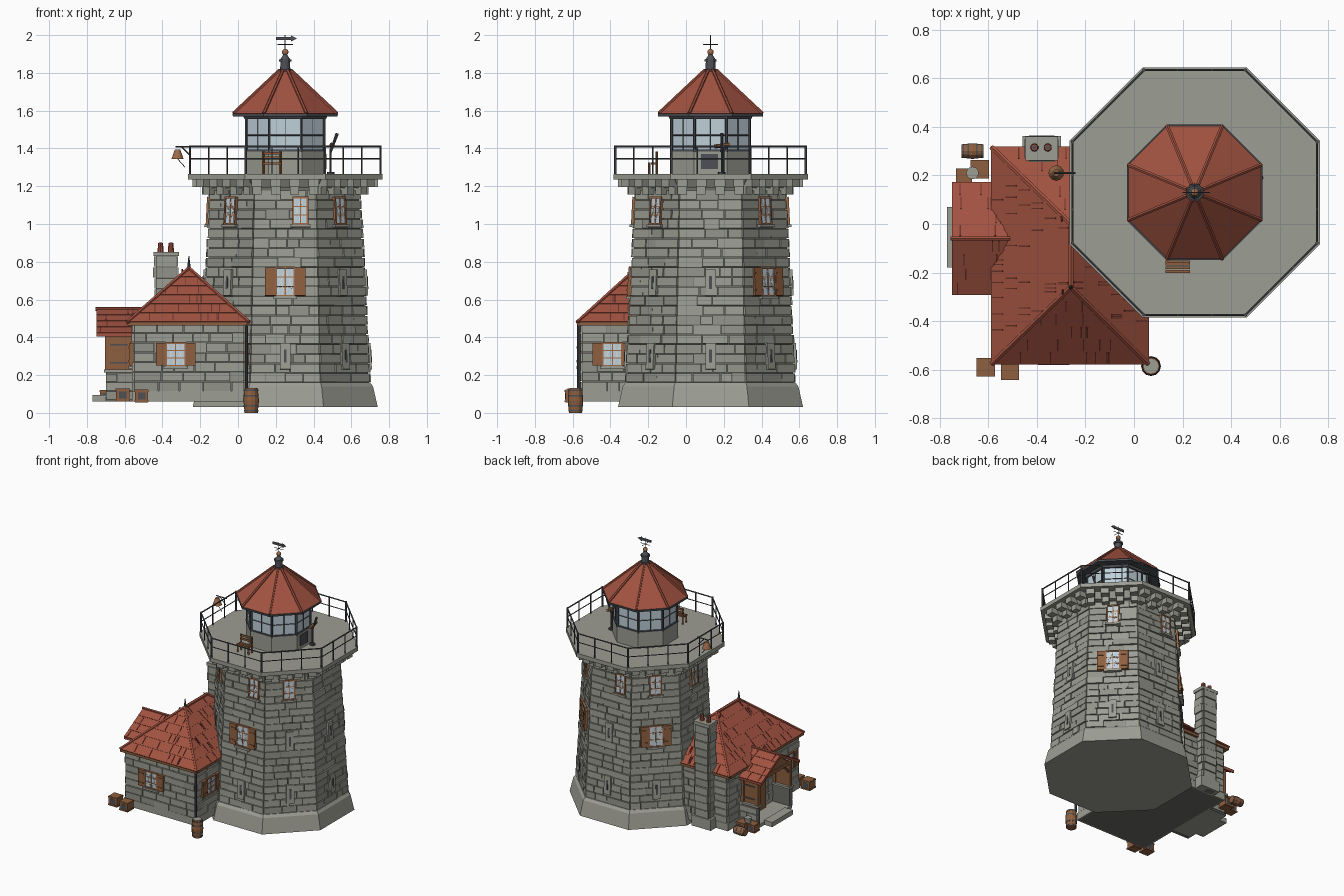
import bpy, bmesh, math, random
from mathutils import Matrix, Vector as V

if "Cube" in bpy.data.objects:
    bpy.data.objects.remove(bpy.data.objects["Cube"])

random.seed(4)
T, R, I = Matrix.Translation, Matrix.Rotation, Matrix.Identity(4)
COLORS = {
    "stone": (0.335, 0.34, 0.295), "stone_mid": (0.285, 0.29, 0.25), "mortar": (0.15, 0.152, 0.135),
    "roof_red": (0.36, 0.085, 0.052), "roof_dark": (0.14, 0.032, 0.022), "wood": (0.27, 0.115, 0.05),
    "iron": (0.075, 0.08, 0.092), "glass": (0.52, 0.63, 0.70), "white": (0.72, 0.72, 0.70),
    "copper": (0.34, 0.15, 0.07)}
mats = {}
for k, c in COLORS.items():
    mats[k] = bpy.data.materials.new(k)
    mats[k].diffuse_color = (*c, 1)
parts = {}


def bm_of(name, mat):
    return parts.setdefault(name, (bmesh.new(), mat))[0]


def box(name, mat, c, s, M=I):
    bmesh.ops.create_cube(bm_of(name, mat), size=1, matrix=M @ T(c) @ Matrix.Diagonal((*s, 1)))


def span(name, mat, lo, hi, M=I):
    lo, hi = V(lo), V(hi)
    box(name, mat, (lo + hi) / 2, hi - lo, M)


def rod(name, mat, p, q, r, r2=None, n=8):
    p, q = V(p), V(q)
    M = T((p + q) / 2) @ (q - p).to_track_quat('Z', 'Y').to_matrix().to_4x4()
    bmesh.ops.create_cone(bm_of(name, mat), cap_ends=True, segments=n, radius1=r,
                          radius2=r if r2 is None else r2, depth=(q - p).length, matrix=M)


def hull(name, mat, pts):
    bm = bm_of(name, mat)
    bmesh.ops.convex_hull(bm, input=[bm.verts.new(p) for p in pts])


CX, CY, C8 = 0.25, 0.13, math.cos(math.pi / 8)


def octa(name, mat, z0, z1, a0, a1):
    """Eight-sided tower section given by its flat-to-centre distances."""
    bmesh.ops.create_cone(bm_of(name, mat), cap_ends=True, segments=8, radius1=a0 / C8, radius2=a1 / C8,
                          depth=z1 - z0, matrix=T((CX, CY, (z0 + z1) / 2)) @ R(math.pi / 8, 4, 'Z'))


def corner(k, a, z):
    t = math.pi / 8 + k * math.pi / 4
    return V((CX + a / C8 * math.cos(t), CY + a / C8 * math.sin(t), z))


def stones(name, M, ends, z0, z1, rows):
    """Courses of uneven blocks; local x runs along the wall, -y points out."""
    h = (z1 - z0) / rows
    for i in range(rows):
        z = z0 + i * h
        lo, hi = ends(z + h / 2)
        x = lo
        while x < hi - 0.001:
            w = random.uniform(0.06, 0.15)
            if hi - x - w < 0.05:
                w = hi - x
            d = random.uniform(0.006, 0.015)
            tone = random.choice(("stone", "stone", "stone_mid"))
            span(name + "_" + tone, tone, (x + 0.002, -d, z + 0.002), (x + w - 0.002, 0.01, z + h - 0.003), M)
            x += w


def window(M, x, z, w, h, shutter=0.0):
    """Leaded window with wooden frame, stone sill and optional shutters."""
    M = M @ T((x, 0, z))
    span("window_glass", "glass", (-w / 2, -0.017, 0), (w / 2, 0.01, h), M)
    for s in (-1, 1):
        box("window_frames", "copper", (s * w / 2, -0.008, h / 2), (0.009, 0.03, h), M)
        box("window_frames", "copper", (0, -0.008, h / 2 + s * h / 2), (w + 0.009, 0.03, 0.009), M)
        box("window_muntins", "copper", (0, -0.017, h / 2 + s * h / 6), (w, 0.006, 0.005), M)
        for o in (-0.25, 0.25):
            D = M @ T((o * w, -0.017, h / 2)) @ R(s * 0.35, 4, 'Y')
            box("window_lattice", "white", (0, 0, 0), (0.004, 0.004, h * 0.9), D)
        if shutter:
            xs = s * (w / 2 + shutter / 2 + 0.004)
            box("shutters", "wood", (xs, -0.012, h / 2), (shutter, 0.026, h), M)
            for zz in (0.2, 0.8):
                box("shutter_battens", "wood", (xs, -0.026, h * zz), (shutter * 0.8, 0.006, 0.012), M)
    box("window_muntins", "copper", (0, -0.017, h / 2), (0.006, 0.007, h), M)
    box("window_sills", "stone", (0, -0.01, -0.01), (w + 0.03, 0.04, 0.014), M)


def slit(M, z):
    box("slit_frames", "stone", (0, -0.005, z), (0.055, 0.035, 0.14), M)
    box("slit_openings", "iron", (0, -0.023, z), (0.014, 0.004, 0.07), M)


def slope(name, A, B, Cc, D, rows, dashes):
    """Shingled roof plane: stepped courses with dark joints. A,B eave, Cc,D top."""
    A, B, Cc, D = V(A), V(B), V(Cc), V(D)
    u = (B - A).normalized()
    n = (B - A).cross(D - A).normalized()
    up = n.cross(u)
    for i in range(rows):
        t0, t1 = i / rows, min((i + 1) / rows, 0.985)
        l0, r0, l1, r1 = A.lerp(D, t0), B.lerp(Cc, t0), A.lerp(D, t1), B.lerp(Cc, t1)
        hull(name, "roof_red", [l0 + n * .006, r0 + n * .006, l0 - n * .004, r0 - n * .004, l1 + n * .003,
                                r1 + n * .003, l1 - n * .004, r1 - n * .004])
        h = (l1 - l0).dot(up)
        for j in range(max(1, round(dashes * (r0 - l0).length))):
            m = l0.lerp(r0, random.uniform(0.1, 0.9))
            M = Matrix((u, -n, up)).transposed().to_4x4()
            M.translation = m + up * h / 2 + n * 0.004
            box(name + "_joints", "roof_dark", (0, 0, 0), (0.005, 0.006, h * 0.8), M)


# Tower body, plinth, block courses, windows
octa("tower_plinth", "stone", 0.03, 0.14, 0.49, 0.465)
octa("tower_plinth", "stone", 0.14, 0.16, 0.465, 0.45)
octa("tower_core", "mortar", 0.1, 1.24, 0.443, 0.386)
for k in range(8):
    F = T((CX, CY, 0)) @ R(k * math.pi / 4, 4, 'Z')
    M = F @ T((0, -0.44, 0.16)) @ R(-0.05, 4, 'X')
    stones("tower_blocks", M, lambda z: (-(0.448 - 0.05 * z) * 0.414, (0.448 - 0.05 * z) * 0.414), 0, 1.02, 20)
    slit(M, 0.14)
    if k in (0, 3, 5):
        window(M, 0, 0.46, 0.095, 0.15, 0.055)
    else:
        slit(M, 0.53)
    if k != 2:
        window(M, 0.08 if k in (0, 4) else 0, 0.84, 0.075, 0.14)
    for i in range(4):  # stepped corbels under the gallery
        x = (i - 1.5) * 0.1
        span("corbels", "stone", (x - 0.028, -0.49, 1.195), (x + 0.028, -0.38, 1.24), F)
        span("corbels", "stone", (x - 0.024, -0.44, 1.155), (x + 0.024, -0.38, 1.195), F)
octa("corbel_band", "stone", 1.19, 1.24, 0.42, 0.45)
octa("gallery_deck", "stone", 1.235, 1.265, 0.515, 0.515)

# Gallery railing
for k in range(8):
    a, b = corner(k, 0.504, 0), corner(k + 1, 0.504, 0)
    for i in range(3):
        p = a.lerp(b, i / 3)
        rod("railing_posts", "iron", p + V((0, 0, 1.26)), p + V((0, 0, 1.415)), 0.007 if i == 0 else 0.004, n=6)
    for z, r in ((1.41, 0.005), (1.345, 0.0035)):
        rod("rails", "iron", a + V((0, 0, z)), b + V((0, 0, z)), r, n=6)

# Lantern room
octa("lantern_base", "stone", 1.26, 1.39, 0.212, 0.212)
octa("lantern_glass", "glass", 1.38, 1.575, 0.204, 0.204)
octa("lantern_sill", "iron", 1.385, 1.394, 0.215, 0.215)
octa("lantern_head", "iron", 1.555, 1.575, 0.215, 0.225)
octa("lantern_eave", "iron", 1.57, 1.584, 0.277, 0.279)
octa("lantern_roof", "roof_red", 1.584, 1.815, 0.273, 0.028)
for k in range(8):
    a, b = corner(k, 0.206, 1.38), corner(k + 1, 0.206, 1.38)
    up = V((0, 0, 0.18))
    rod("mullions", "iron", a, a + up, 0.008, n=6)
    rod("mullions", "iron", (a + b) / 2, (a + b) / 2 + up, 0.0025, n=6)
    rod("mullions", "iron", a + up * 0.5, b + up * 0.5, 0.0035, n=6)
    rod("lantern_roof_ribs", "roof_red", corner(k, 0.274, 1.586), corner(k, 0.03, 1.815), 0.009, n=6)
span("lantern_hatch", "iron", (0.455, 0.08, 1.29), (0.468, 0.17, 1.37))

# Vent, finial and weather vane
for z0, z1, r0, r1 in ((1.80, 1.82, .036, .036), (1.82, 1.86, .027, .025), (1.86, 1.872, .032, .032), (1.872, 1.9, .026, .008)):
    rod("roof_vent", "iron", (CX, CY, z0), (CX, CY, z1), r0, r1, 12)
bmesh.ops.create_uvsphere(bm_of("finial_ball", "copper"), u_segments=12, v_segments=8, radius=0.017,
                          matrix=T((CX, CY, 1.91)))
rod("vane_rod", "iron", (CX, CY, 1.9), (CX, CY, 2.0), 0.003, n=6)
rod("vane_arms", "iron", (CX - .04, CY, 1.95), (CX + .04, CY, 1.95), 0.002, n=6)
rod("vane_arms", "iron", (CX, CY - .04, 1.95), (CX, CY + .04, 1.95), 0.002, n=6)
box("vane_arrow", "iron", (CX - .01, CY, 1.982), (0.08, 0.005, 0.018))
hull("vane_arrow", "iron", [(CX + x, CY + y, 1.982 + z) for y in (-.0025, .0025) for x, z in ((.03, -.016), (.03, .016), (.062, 0))])

# Fog bell on bracket, chair and telescope on the gallery
rod("bell_bracket", "iron", (-0.24, 0.21, 1.41), (-0.33, 0.21, 1.41), 0.004)
rod("bell_bracket", "iron", (-0.25, 0.21, 1.36), (-0.30, 0.21, 1.41), 0.003)
rod("bell", "copper", (-0.32, 0.21, 1.345), (-0.32, 0.21, 1.395), 0.032, 0.014, 12)
rod("bell_rope", "iron", (-0.32, 0.21, 1.345), (-0.28, 0.21, 1.30), 0.002)
for x in (0.135, 0.225):
    for y in (-0.195, -0.155):
        rod("chair", "wood", (x, y, 1.265), (x, y, 1.385 if y > -.17 else 1.32), 0.007, n=4)
for y in (-0.195, -0.18, -0.165):
    box("chair", "wood", (0.18, y, 1.32), (0.1, 0.012, 0.01))
for z in (1.35, 1.375):
    box("chair", "wood", (0.18, -0.155, z), (0.1, 0.008, 0.014))
rod("telescope_stand", "iron", (0.49, 0.19, 1.265), (0.49, 0.19, 1.4), 0.006)
rod("telescope_stand", "iron", (0.49, 0.19, 1.265), (0.49, 0.19, 1.275), 0.02)
rod("telescope", "iron", (0.49, 0.19, 1.38), (0.525, 0.19, 1.48), 0.006, 0.009)
rod("telescope_grip", "copper", (0.495, 0.15, 1.41), (0.495, 0.23, 1.42), 0.011)

# Keeper's house walls
span("house_core", "mortar", (-0.55, -0.55, 0.06), (0.03, 0.29, 0.48))
span("house_plinth", "stone", (-0.56, -0.56, 0.06), (0.04, 0.30, 0.115))
walls = [((-0.26, -0.55), 0, 0.29, -0.29), ((0.03, -0.13), 90, 0.42, -0.42),
         ((-0.26, 0.29), 180, 0.29, -0.29), ((-0.55, -0.13), -90, 0.42, -0.42)]
for (x, y), deg, hi, lo in walls:
    M = T((x, y, 0)) @ R(math.radians(deg), 4, 'Z')
    stones("house_blocks", M, lambda z: (lo, hi), 0.115, 0.475, 7)
    if deg != 180:
        window(M, {0: -0.07, 90: -0.26, -90: 0.29}[deg], 0.25, 0.10, 0.12, 0.05)

# House hip roof
x0, x1, xm, y0, y1, za, zb = -0.585, 0.058, -0.26, -0.575, 0.315, 0.48, 0.765
eave = [(x0, y0, za), (x1, y0, za), (x1, y1, za), (x0, y1, za)]
ra, rb = (xm, -0.26, zb), (xm, 0.0, zb)
hull("house_roof_core", "roof_red", eave + [ra, rb])
span("house_fascia", "wood", (x0, y0, 0.462), (x1, y1, 0.481))
for A, B, Cc, D in ((eave[0], eave[1], ra, ra), (eave[1], eave[2], rb, ra),
                    (eave[2], eave[3], rb, rb), (eave[3], eave[0], ra, rb)):
    slope("house_shingles", A, B, Cc, D, 6, 9)
for p, q in zip(eave + [ra], (ra, ra, rb, rb, rb)):
    rod("house_roof_caps", "roof_red", p, q, 0.012, n=6)
rod("house_finial", "iron", ra, (xm, -0.26, 0.83), 0.01, 0.002)

# Chimney with pots
span("chimney_core", "mortar", (-0.435, 0.27, 0.06), (-0.325, 0.35, 0.84))
span("chimney_base", "stone", (-0.46, 0.27, 0.06), (-0.30, 0.362, 0.14))
for deg, o, w in ((0, (-0.38, 0.27), .055), (90, (-0.325, 0.31), .04), (180, (-0.38, 0.35), .055), (-90, (-0.435, 0.31), .04)):
    stones("chimney_blocks", T((*o, 0)) @ R(math.radians(deg), 4, 'Z'), lambda z: (-w, w), 0.14, 0.83, 12)
span("chimney_cap", "stone", (-0.447, 0.262, 0.83), (-0.313, 0.36, 0.853))
for x in (-0.41, -0.355):
    rod("chimney_pots", "roof_red", (x, 0.315, 0.85), (x, 0.315, 0.9), 0.017, 0.014, 10)
    rod("chimney_pot_holes", "iron", (x, 0.315, 0.898), (x, 0.315, 0.902), 0.009, n=10)

# Porch
span("porch_floor", "stone", (-0.705, -0.26, 0.06), (-0.55, 0.14, 0.085))
span("porch_step", "stone", (-0.77, -0.18, 0.06), (-0.70, 0.07, 0.095))
span("porch_door", "wood", (-0.58, -0.13, 0.085), (-0.55, 0.01, 0.37))
for y, deg, s in ((-0.25, 0, -1), (0.13, 180, 1)):
    span("porch_low_walls", "mortar", (-0.70, y - .015, 0.06), (-0.55, y + .015, 0.22))
    stones("porch_blocks", T((-0.625, y + s * .015, 0)) @ R(math.radians(deg), 4, 'Z'), lambda z: (-.075, .075), 0.07, 0.21, 3)
    span("porch_wall_caps", "stone", (-0.71, y - .025, 0.215), (-0.55, y + .025, 0.23))
    box("porch_side_panels", "wood", (-0.625, y, 0.32), (0.13, 0.012, 0.19))
    for x in (-0.69, -0.57):
        box("porch_posts", "wood", (x, y, 0.32), (0.026, 0.026, 0.19))
    for z in (0.265, 0.36):
        box("porch_rails", "iron", (-0.625, y + s * .01, z), (0.12, 0.006, 0.008))
    rod("porch_braces", "wood", (-0.69, y, 0.33), (-0.69, y - s * .08, 0.41), 0.01, n=4)
    # porch roof plane on this side
    ye, ridge = -0.06 + s * 0.23, -0.06
    L, Rr = (-0.75, -0.52) if s < 0 else (-0.52, -0.75)
    q = [V((L, ye, 0.42)), V((Rr, ye, 0.42)), V((Rr, ridge, 0.548)), V((L, ridge, 0.548))]
    hull("porch_roof_boards", "roof_red", [p + V((0, 0, d)) for p in q for d in (-0.001, -0.016)])
    slope("porch_shingles", *q, 4, 9)
span("porch_beam", "wood", (-0.705, -0.26, 0.4), (-0.68, 0.14, 0.425))
hull("porch_gable", "wood", [(x, y, z) for x in (-0.70, -0.685) for y, z in ((-.25, .415), (.13, .415), (-.06, .53))])
rod("porch_ridge_cap", "roof_red", (-0.755, -0.06, 0.55), (-0.51, -0.06, 0.55), 0.01, n=6)


def barrel(name, p, q, r):
    p, q = V(p), V(q)
    m = (p + q) / 2
    rod(name, "wood", p, m, r * 0.85, r, 12)
    rod(name, "wood", m, q, r, r * 0.85, 12)
    for t in (0.08, 0.3, 0.7, 0.92):
        c, d = p.lerp(q, t), (q - p) * 0.03
        rod(name + "_hoops", "iron", c - d, c + d, r * (0.97 if .2 < t < .8 else .91), n=12)


# Rain barrel with downpipe, keg, crates and pail
barrel("rain_barrel", (0.07, -0.585, 0), (0.07, -0.585, 0.13), 0.041)
rod("rain_barrel_water", "stone", (0.07, -0.585, 0.128), (0.07, -0.585, 0.133), 0.03, n=12)
rod("downpipe", "iron", (0.045, -0.568, 0.13), (0.045, -0.568, 0.47), 0.009)
barrel("keg", (-0.71, 0.30, 0.092), (-0.62, 0.30, 0.092), 0.032)
for x, y, z, s in ((-0.61, -0.59, .06, .07), (-0.51, -0.605, .055, .068), (-0.635, 0.225, .06, .07), (-0.70, 0.195, .06, .06)):
    box("crates", "wood", (x, y, z + s / 2), (s, s, s))
    box("crate_panels", "iron", (x, y, z + s / 2), (s * .6, s + .003, s * .55))
    for e in (0.1, 0.9):
        box("crate_bands", "wood", (x, y, z + s * e), (s + .006, s + .006, s * .14))
rod("pail", "stone", (-0.665, 0.21, 0.12), (-0.665, 0.21, 0.16), 0.02, 0.026, 12)

# Turn the collected parts into objects
for name, (bm, mat) in parts.items():
    bmesh.ops.recalc_face_normals(bm, faces=bm.faces)
    me = bpy.data.meshes.new(name)
    bm.to_mesh(me)
    bm.free()
    me.materials.append(mats[mat])
    bpy.context.collection.objects.link(bpy.data.objects.new(name, me))

for m in bpy.data.materials:
    if m.users and not m.is_grease_pencil:
        m.use_nodes = True
        m.node_tree.nodes["Principled BSDF"].inputs["Base Color"].default_value = m.diffuse_color
